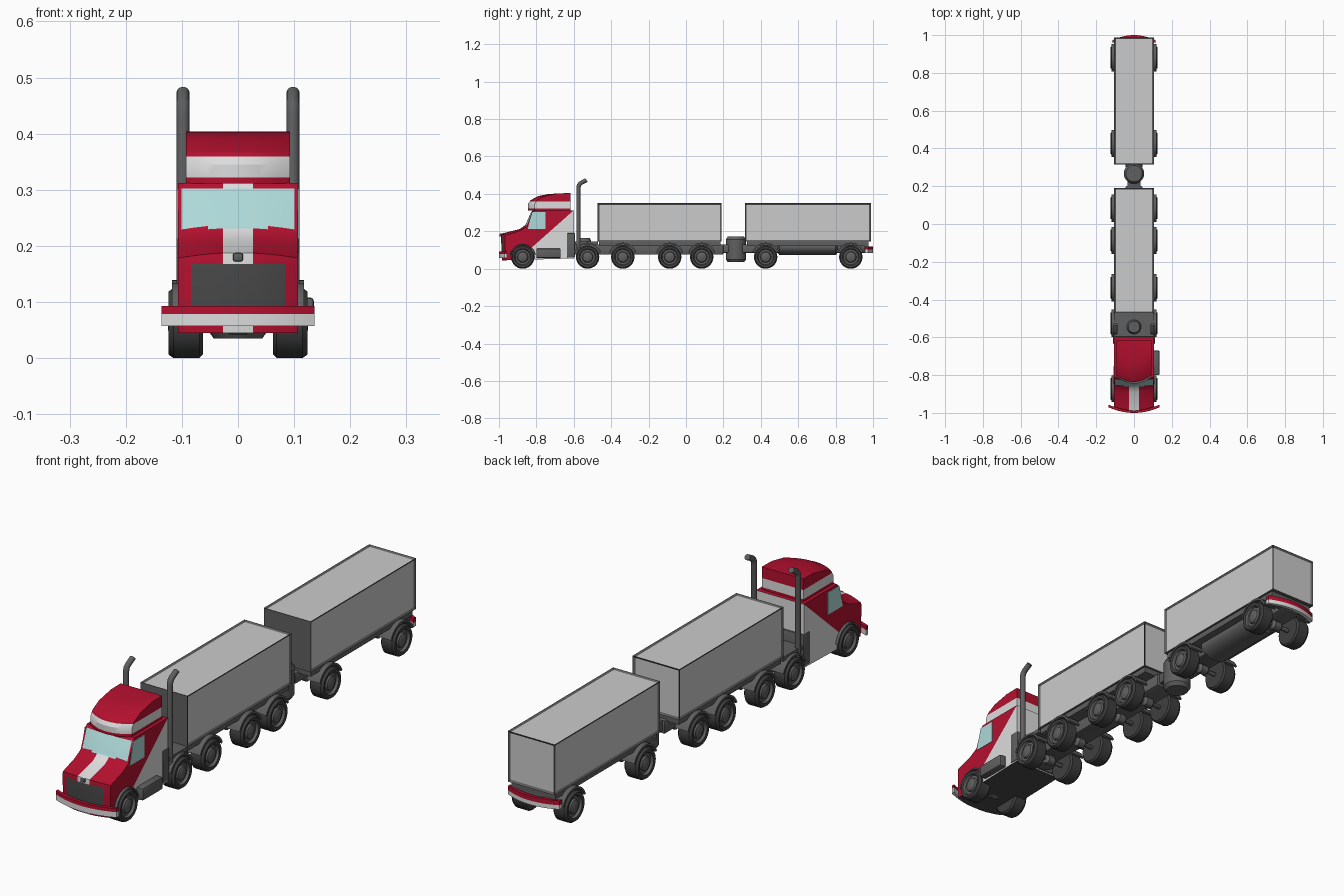
import bpy, bmesh, math
from mathutils import Vector as V

if "Cube" in bpy.data.objects:
    bpy.data.objects.remove(bpy.data.objects["Cube"])

def material(name, r, g, b):
    m = bpy.data.materials.new(name)
    m.diffuse_color = (r, g, b, 1)
    m.use_nodes = True
    m.node_tree.nodes["Principled BSDF"].inputs["Base Color"].default_value = m.diffuse_color
    return m

MATS = [material("red paint", 0.46, 0.005, 0.028), material("white paint", 0.72, 0.72, 0.72),
        material("panel grey", 0.60, 0.60, 0.60), material("frame grey", 0.115, 0.115, 0.115),
        material("tyre black", 0.05, 0.05, 0.05), material("grille grey", 0.065, 0.065, 0.065),
        material("pale glass", 0.42, 0.69, 0.69)]
RED, WHITE, PANEL, FRAME, TYRE, GRILLE, GLASS = range(7)
X, Y, Z = V((1, 0, 0)), V((0, 1, 0)), V((0, 0, 1))

def finish(name, bm, rule):
    bmesh.ops.recalc_face_normals(bm, faces=bm.faces)
    bm.normal_update()
    for f in bm.faces:
        f.material_index = rule(f.calc_center_median(), f.normal) if callable(rule) else rule
    me = bpy.data.meshes.new(name)
    bm.to_mesh(me)
    bm.free()
    for m in MATS:
        me.materials.append(m)
    ob = bpy.data.objects.new(name, me)
    bpy.context.collection.objects.link(ob)
    return ob

def loft(name, sections, rule, cuts=()):
    """Skin a list of closed sections, cap the ends, slice along colour borders."""
    bm = bmesh.new()
    rows = [[bm.verts.new(p) for p in s] for s in sections]
    n = len(rows[0])
    for a, b in zip(rows, rows[1:]):
        for j in range(n):
            k = (j + 1) % n
            bm.faces.new((a[j], a[k], b[k], b[j]))
    bm.faces.new(rows[0])
    bm.faces.new(rows[-1])
    bmesh.ops.recalc_face_normals(bm, faces=bm.faces)
    for co, no in cuts:
        bmesh.ops.bisect_plane(bm, geom=bm.verts[:] + bm.edges[:] + bm.faces[:],
                               plane_co=co, plane_no=no, dist=1e-5)
    return finish(name, bm, rule)

def ring(c, u, v, r, n=28):
    return [V(c) + r * (u * math.cos(2 * math.pi * i / n) + v * math.sin(2 * math.pi * i / n))
            for i in range(n)]

def box_bm(x0, x1, y0, y1, z0, z1):
    bm = bmesh.new()
    bmesh.ops.create_cube(bm, size=1)
    for v in bm.verts:
        v.co = V(((x0 + x1) / 2 + v.co.x * (x1 - x0), (y0 + y1) / 2 + v.co.y * (y1 - y0),
                  (z0 + z1) / 2 + v.co.z * (z1 - z0)))
    return bm

def box(name, x0, x1, y0, y1, z0, z1, mat=FRAME, bevel=0):
    bm = box_bm(x0, x1, y0, y1, z0, z1)
    if bevel:
        bmesh.ops.bevel(bm, geom=bm.edges[:], offset=bevel, segments=2, profile=0.5, affect='EDGES')
    return finish(name, bm, mat)

# Cab and bonnet: side profile repeated across the width with a slight crown
W = 0.107
PROFILE = [(-0.985, 0.045), (-0.988, 0.092), (-0.99, 0.168), (-0.988, 0.188), (-0.89, 0.212),
           (-0.862, 0.232), (-0.858, 0.238), (-0.829, 0.302), (-0.82, 0.312), (-0.6, 0.312), (-0.6, 0.055)]

def cab_section(s):
    pts = []
    for i, (y, z) in enumerate(PROFILE):
        if i < 4:
            y += 0.022 * s * s
        if 5 <= i <= 8:
            y += 0.008 * s * s
        if 3 <= i <= 6:
            z -= 0.010 * s * s
        pts.append(V((s * W, y, z)))
    return pts

STRIPE = (V((0, -0.605, 0.308)), V((0, -0.195, 0.22)))

def cab_rule(c, n):
    if n.z < -0.7:
        return GRILLE
    if abs(n.x) > 0.7:
        return WHITE if (c - STRIPE[0]).dot(STRIPE[1]) < 0 else RED
    if n.y > 0.7:
        return WHITE
    if abs(c.x) < 0.1 and 0.233 < c.z < 0.302 and n.y < -0.5:
        return GLASS
    if abs(c.x) < 0.084 and 0.095 < c.z < 0.168 and n.y < -0.7:
        return GRILLE
    return WHITE if abs(c.x) < 0.027 and c.y < -0.8 else RED

half = [1, 0.94, 0.78, 0.5, 0.25]
loft("cab", [cab_section(s) for s in [-h for h in half] + half[::-1]], cab_rule, [STRIPE])
box("bonnet_ornament", -0.009, 0.009, -0.997, -0.984, 0.172, 0.188, FRAME, 0.004)

# Roof fairing with a white band
ROOF = [(-0.845, 0.311), (-0.845, 0.345), (-0.832, 0.366), (-0.79, 0.388), (-0.74, 0.398),
        (-0.68, 0.403), (-0.617, 0.404), (-0.617, 0.311)]
loft("roof_fairing",
     [[V((s * 0.093, y + (0.035 * s * s if y < -0.7 else 0), z)) for y, z in ROOF]
      for s in [i / 5 for i in range(-5, 6)]],
     lambda c, n: WHITE if 0.322 < c.z < 0.359 and abs(n.z) < 0.85 else RED,
     [(V((0, 0, 0.322)), Z), (V((0, 0, 0.359)), Z)])

# Curved bumpers, red above white
def bumper(name, w, y, depth, z0, zm, z1):
    secs = []
    for i in range(-8, 9):
        s = i / 8
        yf = y - math.copysign(depth * s * s, y)
        yb = yf - math.copysign(0.014, y)
        secs.append([V((s * w, yy, z)) for yy, z in
                     ((yf, z0), (yf, zm), (yf, z1), (yb, z1), (yb, zm), (yb, z0))])
    loft(name, secs, lambda c, n: RED if c.z > zm + 0.001 else WHITE, [(V((0, 0, zm)), Z)])

bumper("front_bumper", 0.136, -1.0, 0.03, 0.057, 0.079, 0.093)
bumper("rear_bumper", 0.115, 1.0, 0.028, 0.085, 0.102, 0.12)

# Parts on both sides of the truck
AXLES = [-0.873, -0.526, -0.338, -0.087, 0.084, 0.426, 0.881]
R = 0.0625
TREAD = [(0.03, 0.0625), (0.056, 0.0625), (R, 0.069), (R, 0.115), (0.056, 0.124), (0.044, 0.122),
         (0.04, 0.112), (0.03, 0.112), (0.026, 0.119), (0.012, 0.125), (0.004, 0.125)]
for side, sx in (("right", 1), ("left", -1)):
    # Side window plates
    loft(side + "_window", [[V((sx * x, y, z)) for y, z in
         ((-0.846, 0.212), (-0.752, 0.212), (-0.752, 0.302), (-0.824, 0.302))] for x in (0.1065, 0.109)], GLASS)
    # Exhaust stack with bent tip
    path = [(-0.575, 0.1, 0), (-0.575, 0.435, 0), (-0.571, 0.449, 0.45), (-0.562, 0.458, 0.8), (-0.532, 0.474, 0.95)]
    loft(side + "_exhaust", [ring((sx * 0.098, y, z), X, V((0, math.cos(t), -math.sin(t))), 0.0115, 16)
                             for y, z, t in path], FRAME)
    for k, ay in enumerate(AXLES):
        tag = f"{side}_{k + 1}"
        # Wheel with tyre and stepped hub
        loft("wheel_" + tag, [ring((sx * x, ay, R), Y, Z, r) for r, x in TREAD],
             lambda c, n, ay=ay: FRAME if math.hypot(c.y - ay, c.z - R) < 0.045 and abs(c.x) > 0.1 else TYRE)
        # Arched mudguard
        lo, hi = (20, 160) if k else (10, 170)
        r0, r1 = (0.069, 0.077) if k else (0.065, 0.071)
        arc = [math.radians(lo + (hi - lo) * i / 12) for i in range(13)]
        loft("mudguard_" + tag, [[V((sx * x, ay + r * math.cos(a), R + r * math.sin(a)))
             for x, r in ((0.06, r0), (0.118, r0), (0.118, r1), (0.06, r1))] for a in arc], FRAME)

# Axles with central housings
for k, ay in enumerate(AXLES):
    loft(f"axle_{k + 1}", [ring((x, ay, R), Y, Z, r, 12) for x, r in
         ((-0.065, 0.009), (-0.025, 0.009), (-0.015, 0.02), (0.015, 0.02), (0.025, 0.009), (0.065, 0.009))], FRAME)

# Load boxes: framed, with recessed panels on top, sides and back
def load_box(name, y0, y1):
    bm = box_bm(-0.105, 0.105, y0, y1, 0.145, 0.35)
    bm.normal_update()
    panels = [f for f in bm.faces if f.normal.z > -0.5 and f.normal.y > -0.5]
    bmesh.ops.inset_individual(bm, faces=panels, thickness=0.012, depth=-0.005)
    area = {f.index for f in panels}
    keep = set(panels)
    ob = None
    bm.normal_update()
    def rule(c, n):
        inner = abs(c.x) < 0.1005 and c.y < y1 - 0.0045 and c.z < 0.3455
        if n.z > 0.9 and 0.34 < c.z < 0.346 or n.y > 0.9 and y1 - 0.006 < c.y < y1 - 0.004:
            return PANEL
        return PANEL if abs(n.x) > 0.9 and 0.099 < abs(c.x) < 0.101 else FRAME
    return finish(name, bm, rule)

load_box("front_load_box", -0.472, 0.191)
load_box("rear_load_box", 0.315, 0.988)

# Chassis beams
box("front_subframe", -0.098, 0.098, -0.465, 0.185, 0.122, 0.146)
box("front_chassis", -0.045, 0.045, -0.62, 0.2, 0.075, 0.13, FRAME, 0.006)
box("rear_subframe", -0.098, 0.098, 0.325, 0.975, 0.122, 0.146)
box("rear_chassis", -0.045, 0.045, 0.3, 0.975, 0.085, 0.13, FRAME, 0.006)
box("rear_bumper_mount", -0.09, 0.09, 0.955, 0.975, 0.09, 0.13)
# Rounded belly tank under the rear box
loft("belly_tank", [ring((0, y, 0.115), X * 1.6, Z, r, 24) for y, r in
     ((0.49, 0.03), (0.5, 0.043), (0.8, 0.043), (0.81, 0.03))], FRAME)
# Coupling drum, turntable and drawbar
def drum(name, y, r, z0, z1):
    loft(name, [ring((0, y, z), X, Y, q) for z, q in
         ((z0, r * 0.8), (z0 + 0.015, r), (z1 - 0.015, r), (z1, r * 0.8))], FRAME)

drum("coupling_drum", 0.267, 0.054, 0.035, 0.172)
drum("turntable", -0.545, 0.038, 0.045, 0.165)
box("drawbar", -0.035, 0.035, 0.185, 0.33, 0.085, 0.13, FRAME, 0.006)
# Deck, cab rear locker and side fuel tank
box("rear_deck", -0.105, 0.105, -0.6, -0.47, 0.13, 0.146)
box("cab_rear_locker", -0.11, 0.11, -0.637, -0.594, 0.06, 0.19, FRAME, 0.004)
box("side_tank", 0.1, 0.135, -0.8, -0.67, 0.058, 0.108, FRAME, 0.006)

# Smooth the rounded parts, keep edges sharp
bpy.ops.object.select_all(action='SELECT')
bpy.context.view_layer.objects.active = bpy.context.selected_objects[0]
bpy.ops.object.shade_smooth_by_angle(angle=math.radians(30))
